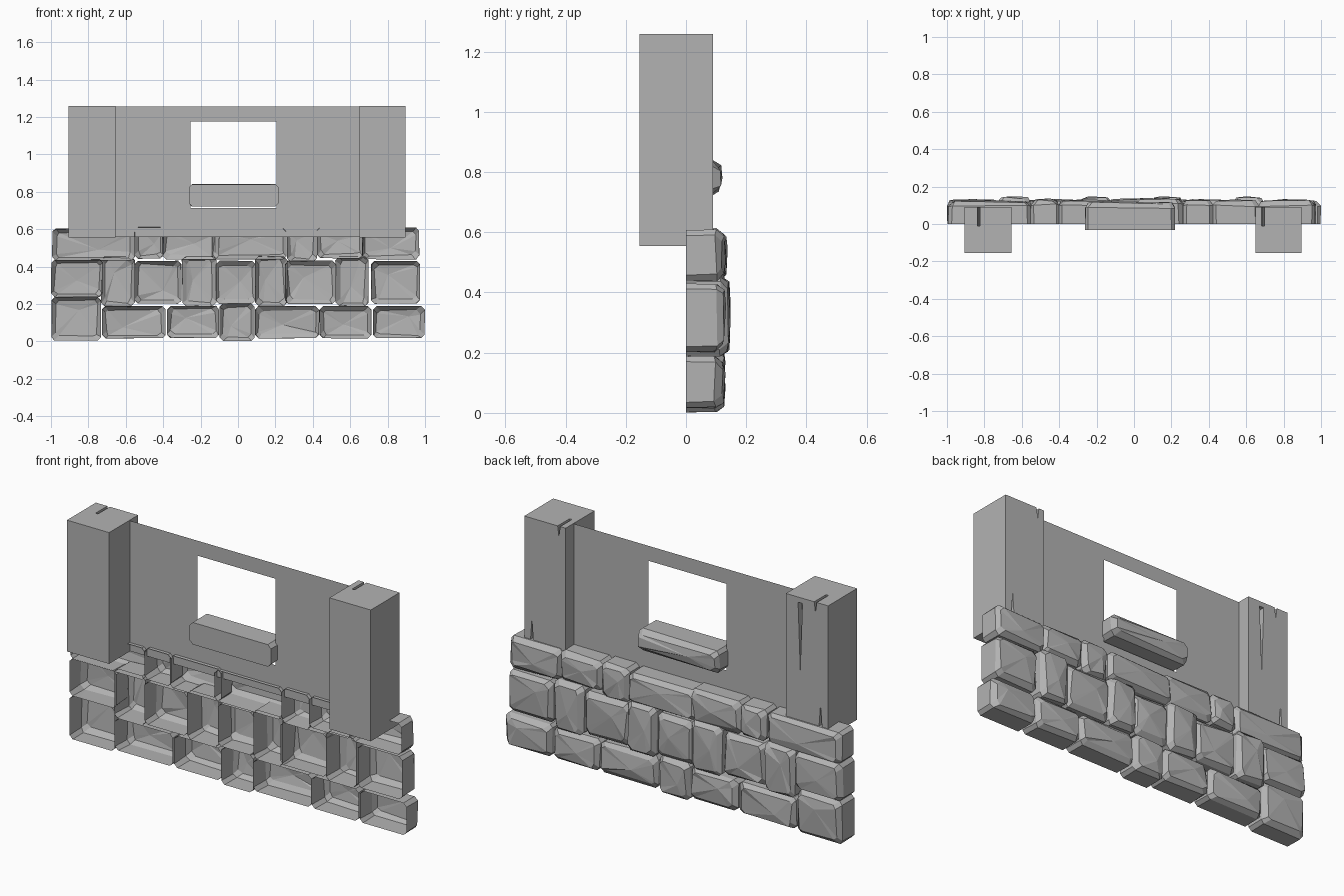
import bpy, bmesh, random
from mathutils import Vector

if "Cube" in bpy.data.objects:
    bpy.data.objects.remove(bpy.data.objects["Cube"])

random.seed(7)
grey = bpy.data.materials.new("stone grey")
grey.diffuse_color = (0.45, 0.45, 0.45, 1)
grey.use_nodes = True
grey.node_tree.nodes["Principled BSDF"].inputs["Base Color"].default_value = grey.diffuse_color


def finish(name, bm):
    me = bpy.data.meshes.new(name)
    bm.to_mesh(me)
    bm.free()
    me.materials.append(grey)
    ob = bpy.data.objects.new(name, me)
    bpy.context.collection.objects.link(ob)
    return ob


def jit(a):
    return random.uniform(-a, a)


def ring(bm, x0, x1, z0, z1, y, inset, cut, wob, ywob=0.0):
    """Rectangle with clipped corners in the xz plane."""
    x0, x1, z0, z1 = x0 + inset, x1 - inset, z0 + inset, z1 - inset
    pts = [(x0 + cut, z0), (x1 - cut, z0), (x1, z0 + cut), (x1, z1 - cut),
           (x1 - cut, z1), (x0 + cut, z1), (x0, z1 - cut), (x0, z0 + cut)]
    return [bm.verts.new((x + jit(wob), y + jit(ywob), z + jit(wob))) for x, z in pts]


def bridge(bm, a, b):
    for i in range(len(a)):
        j = (i + 1) % len(a)
        bm.faces.new((a[i], b[i], b[j], a[j]))


def stone(name, x0, x1, z0, z1, depth, back=0.0, closed=False):
    """Rough hewn block facing +y, hollow behind unless closed."""
    bm = bmesh.new()
    cut = 0.018
    r0 = ring(bm, x0, x1, z0, z1, back, 0.002, cut, 0.0)
    r1 = ring(bm, x0, x1, z0, z1, depth - 0.03, 0.003, cut, 0.004, 0.006)
    r2 = ring(bm, x0, x1, z0, z1, depth - 0.006, 0.022, cut, 0.007, 0.006)
    bridge(bm, r0, r1)
    bridge(bm, r1, r2)
    w, h = x1 - x0, z1 - z0
    c = bm.verts.new(((x0 + x1) / 2 + jit(w * 0.2), depth + 0.003,
                      (z0 + z1) / 2 + jit(h * 0.2)))
    for i in range(8):
        bm.faces.new((r2[i], c, r2[(i + 1) % 8]))
    if closed:
        bm.faces.new(r0)
    return finish(name, bm)


# Stone courses, (x0, x1) of each block
bottom = [(-1, -.73), (-.73, -.385), (-.38, -.1), (-.1, .09), (.09, .435), (.435, .715), (.72, 1)]
middle = [(-1, -.72), (-.735, -.55), (-.555, -.3), (-.3, -.115), (-.12, .095),
          (.09, .265), (.25, .525), (.52, .7), (.71, .975)]
upper = [(-.995, -.55), (-.555, -.395), (-.405, -.1), (-.14, .26), (.26, .425), (.42, .67), (.66, .97)]

for i, (a, b) in enumerate(bottom):
    lo, hi = 0.015, 0.19
    if i == 0:
        lo, hi = 0.003, 0.24
    if i == 3:
        lo, hi = 0.0, 0.205
    stone("bottom_stone", a, b, lo, hi, 0.128)
for i, (a, b) in enumerate(middle):
    narrow = b - a < 0.2
    lo, hi = (0.188, 0.455) if narrow else (0.2, 0.432)
    if i == 0:
        lo, hi = 0.235, 0.44
    stone("middle_stone", a, b, lo, hi, 0.145 if narrow else 0.13)
for a, b in upper:
    stone("upper_stone", a, b, 0.435 + jit(0.01), 0.61 + jit(0.006), 0.13 + jit(0.006))

# Window sill block
stone("window_sill", -0.265, 0.22, 0.72, 0.842, 0.118, back=-0.033, closed=True)

# Thin wall panel with a window opening: 3 x 3 grid without its middle cell
bm = bmesh.new()
xs, zs = (-0.66, -0.255, 0.207, 0.66), (0.557, 0.712, 1.175, 1.255)
grid = [[bm.verts.new((x, 0.02, z)) for z in zs] for x in xs]
for i in range(3):
    for j in range(3):
        if (i, j) != (1, 1):
            bm.faces.new((grid[i][j], grid[i][j + 1], grid[i + 1][j + 1], grid[i + 1][j]))
finish("wall_panel", bm)


def box(name, x0, x1, y0, y1, z0, z1):
    bm = bmesh.new()
    bmesh.ops.create_cube(bm, size=1)
    for v in bm.verts:
        v.co = Vector(((x0 + x1) / 2 + v.co.x * (x1 - x0),
                       (y0 + y1) / 2 + v.co.y * (y1 - y0),
                       (z0 + z1) / 2 + v.co.z * (z1 - z0)))
    return finish(name, bm)


def crack(post, x, z_wide, z_tip, width, reach):
    """Carve a tapering split into the rear face of a post."""
    bm = bmesh.new()
    tri = [(x - width / 2, z_wide), (x + width / 2, z_wide), (x, z_tip)]
    a = [bm.verts.new((px, 0.12, pz)) for px, pz in tri]
    b = [bm.verts.new((px, 0.09 - reach, pz)) for px, pz in tri]
    bm.faces.new(a)
    bm.faces.new(b)
    bridge(bm, a, b)
    bmesh.ops.recalc_face_normals(bm, faces=bm.faces)
    cutter = finish("crack_cutter", bm)
    cutter.hide_render = True
    mod = post.modifiers.new("crack", 'BOOLEAN')
    mod.operation, mod.solver, mod.object = 'DIFFERENCE', 'EXACT', cutter
    bpy.context.view_layer.objects.active = post
    bpy.ops.object.modifier_apply(modifier=mod.name)
    bpy.data.objects.remove(cutter)


# Timber posts with splits
left = box("left_post", -0.905, -0.655, -0.155, 0.09, 0.555, 1.258)
right = box("right_post", 0.65, 0.895, -0.155, 0.09, 0.555, 1.258)
crack(left, -0.74, 1.23, 0.87, 0.026, 0.03)
crack(left, -0.83, 1.27, 1.2, 0.018, 0.1)
crack(left, -0.86, 0.54, 0.72, 0.026, 0.03)
crack(right, 0.69, 1.27, 1.2, 0.018, 0.1)
crack(right, 0.85, 0.54, 0.72, 0.026, 0.03)
